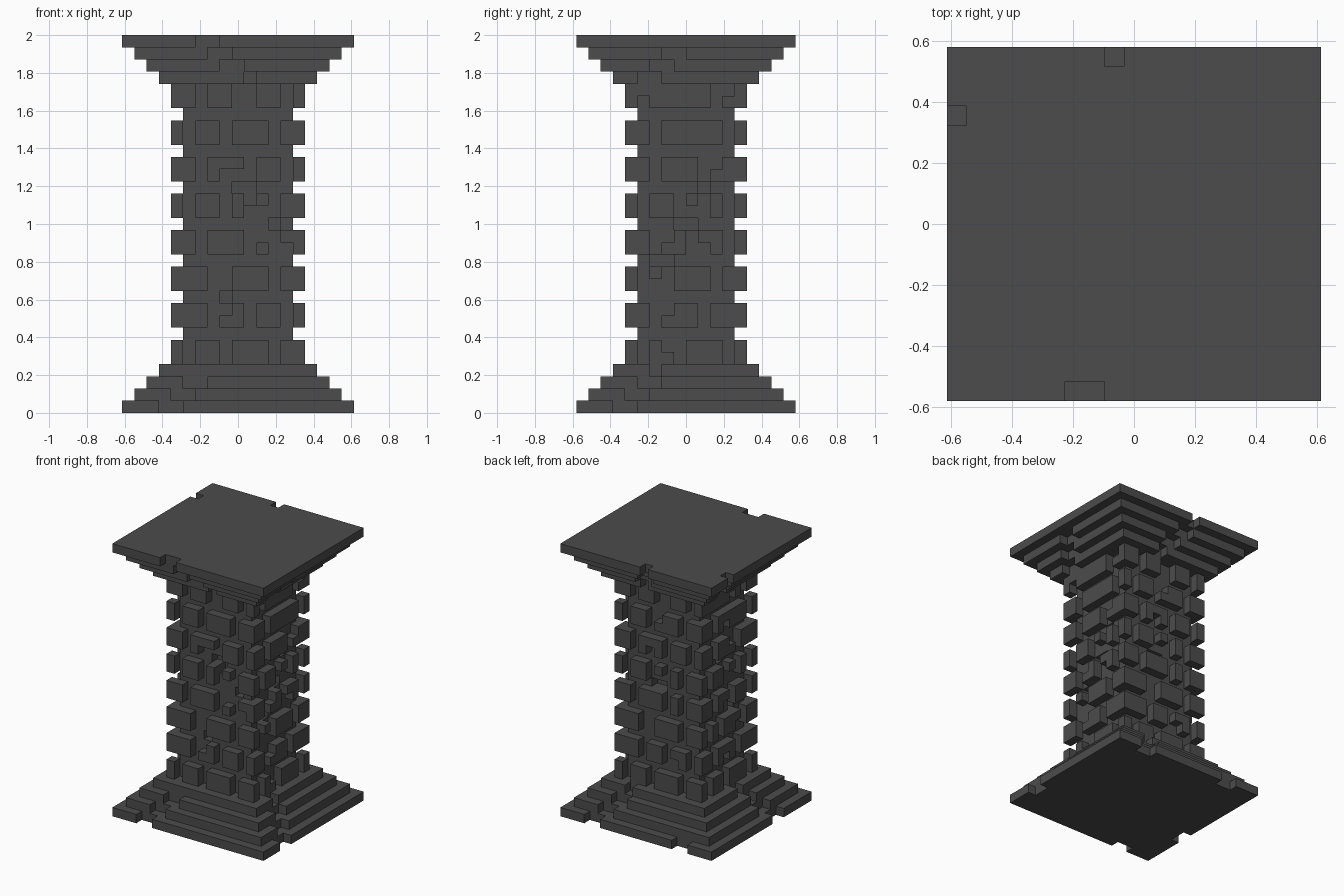
import bpy, bmesh
from mathutils import Vector

cube = bpy.data.objects.get("Cube")
if cube:
    bpy.data.objects.remove(cube)

U = 2 / 31              # block size: the pillar is 31 layers tall
NX, NY = 19, 18         # footprint in blocks

stone = bpy.data.materials.new("dark stone")
stone.use_nodes = True
GREY = (0.072, 0.072, 0.072, 1)
stone.diffuse_color = GREY
bsdf = stone.node_tree.nodes["Principled BSDF"]
bsdf.inputs["Base Color"].default_value = GREY
bsdf.inputs["Roughness"].default_value = 0.9


def box(x0, x1, y0, y1, z0, z1):
    """Set of block cells, both ends included."""
    return {(x, y, z) for x in range(x0, x1 + 1)
            for y in range(y0, y1 + 1) for z in range(z0, z1 + 1)}


def block_object(name, cells):
    """Skin a set of cells with outer faces only and merge flat areas."""
    bm = bmesh.new()
    verts = {}

    def vert(p):
        if p not in verts:
            verts[p] = bm.verts.new(((p[0] - NX / 2) * U, (p[1] - NY / 2) * U, p[2] * U))
        return verts[p]

    for c in sorted(cells):
        for axis in range(3):
            for side in (0, 1):
                n = list(c)
                n[axis] += 1 if side else -1
                if tuple(n) in cells:
                    continue
                a, b = (axis + 1) % 3, (axis + 2) % 3
                ring = []
                for da, db in ((0, 0), (1, 0), (1, 1), (0, 1)):
                    p = list(c)
                    p[axis] += side
                    p[a] += da
                    p[b] += db
                    ring.append(vert(tuple(p)))
                bm.faces.new(ring if side else ring[::-1])
    bmesh.ops.dissolve_limit(bm, angle_limit=0.01, verts=bm.verts[:], edges=bm.edges[:])
    bmesh.ops.triangulate(bm, faces=[f for f in bm.faces if len(f.verts) > 4])
    mesh = bpy.data.meshes.new(name)
    bm.to_mesh(mesh)
    bm.free()
    mesh.materials.append(stone)
    obj = bpy.data.objects.new(name, mesh)
    bpy.context.collection.objects.link(obj)


def side_cells(side, a, b, inset, z0, z1):
    """Cells a..b along one side of the footprint, a given inset from its edge."""
    if side == "front":
        return box(a, b, inset, inset, z0, z1)
    if side == "back":
        return box(a, b, NY - 1 - inset, NY - 1 - inset, z0, z1)
    if side == "east":
        return box(NX - 1 - inset, NX - 1 - inset, a, b, z0, z1)
    return box(inset, inset, a, b, z0, z1)


def stepped(layers, cracks):
    """Four square steps, with a crack wandering across each side."""
    cells = set()
    for i, z in enumerate(layers):
        cells |= box(i, NX - 1 - i, i, NY - 1 - i, z, z)
        for side, spans in cracks.items():
            if spans[i]:
                cells -= side_cells(side, *spans[i], i, z, z)
    return cells


# Stepped foot and head, listed from the widest step inwards
block_object("base_steps", stepped((0, 1, 2, 3), {
    "front": [(3, 4), (4, 5), (5, 6), None],
    "east": [(3, 4), (4, 5), (5, 6), (6, 6)],
    "back": [(14, 15), (13, 14), (12, 13), (12, 12)],
    "west": [(5, 6), (6, 7), (7, 7), (8, 8)]})
    - side_cells("back", 3, 4, 0, 0, 0))
block_object("capital_steps", stepped((30, 29, 28, 27), {
    "front": [(6, 7), (7, 8), (8, 9), (10, 10)],
    "east": [None, (7, 8), (6, 7), (5, 6)],
    "back": [(8, 8), (8, 9), (9, 10), (10, 10)],
    "west": [(14, 14), (13, 14), (12, 13), (11, 12)]}))

# Shaft with shallow pits where the cracks cross it
pits = (side_cells("front", 9, 10, 5, 18, 18) | side_cells("front", 10, 10, 5, 17, 17)
        | side_cells("front", 12, 12, 5, 15, 15) | side_cells("front", 8, 8, 5, 9, 9)
        | side_cells("east", 10, 10, 5, 18, 18) | side_cells("east", 8, 9, 5, 15, 15)
        | side_cells("east", 6, 7, 5, 12, 12) | side_cells("west", 7, 7, 5, 12, 12)
        | side_cells("back", 9, 10, 5, 15, 15) | side_cells("west", 9, 9, 5, 18, 18))
block_object("shaft", box(5, 13, 5, 12, 4, 26) - pits)

# Raised bricks: spans along each side, courses from the bottom up
courses = {
    "front": [[(4, 4), (6, 7), (9, 11), (13, 14)], [(4, 6), (8, 9), (11, 12), (14, 14)],
              [(4, 6), (9, 11), (13, 14)], [(4, 5), (7, 9), (11, 11), (13, 14)],
              [(4, 4), (6, 7), (9, 9), (11, 11), (13, 14)], [(4, 5), (7, 9), (11, 12), (14, 14)],
              [(4, 4), (6, 7), (9, 11), (13, 14)], [(4, 5), (7, 8), (11, 12), (14, 14)]],
    "east": [[(4, 4), (6, 7), (9, 11), (13, 13)], [(4, 5), (7, 9), (11, 12)],
             [(4, 4), (6, 6), (8, 10), (12, 13)], [(4, 5), (7, 8), (10, 11), (13, 13)],
             [(4, 4), (6, 7), (9, 9), (11, 11), (13, 13)], [(4, 5), (7, 9), (11, 12)],
             [(4, 5), (7, 8), (9, 11), (13, 13)], [(4, 5), (6, 10), (12, 13)]],
}
courses["back"] = [[(18 - b, 18 - a) for a, b in row] for row in courses["front"]]
courses["west"] = [[(17 - b, 17 - a) for a, b in row] for row in courses["east"]]

# Single blocks chipped off: side, place along it, layer
chips = [("front", 8, 19), ("front", 9, 19), ("front", 11, 16), ("front", 11, 14),
         ("front", 8, 8), ("front", 13, 13), ("east", 5, 25), ("east", 12, 26),
         ("east", 11, 20), ("east", 9, 16), ("east", 7, 14), ("east", 10, 13),
         ("east", 6, 10), ("east", 7, 8), ("east", 7, 5), ("back", 9, 23),
         ("back", 10, 19), ("back", 9, 16), ("back", 8, 13), ("back", 10, 10),
         ("back", 7, 7), ("west", 8, 25), ("west", 9, 22), ("west", 8, 20),
         ("west", 8, 16), ("west", 9, 13), ("west", 7, 10), ("west", 9, 7)]
for side, rows in courses.items():
    bricks = set()
    for i, row in enumerate(rows):
        for a, b in row:
            bricks |= side_cells(side, a, b, 4, 4 + 3 * i, 5 + 3 * i)
    for s, place, z in chips:
        if s == side:
            bricks -= side_cells(side, place, place, 4, z, z)
    block_object(side + "_bricks", bricks)
